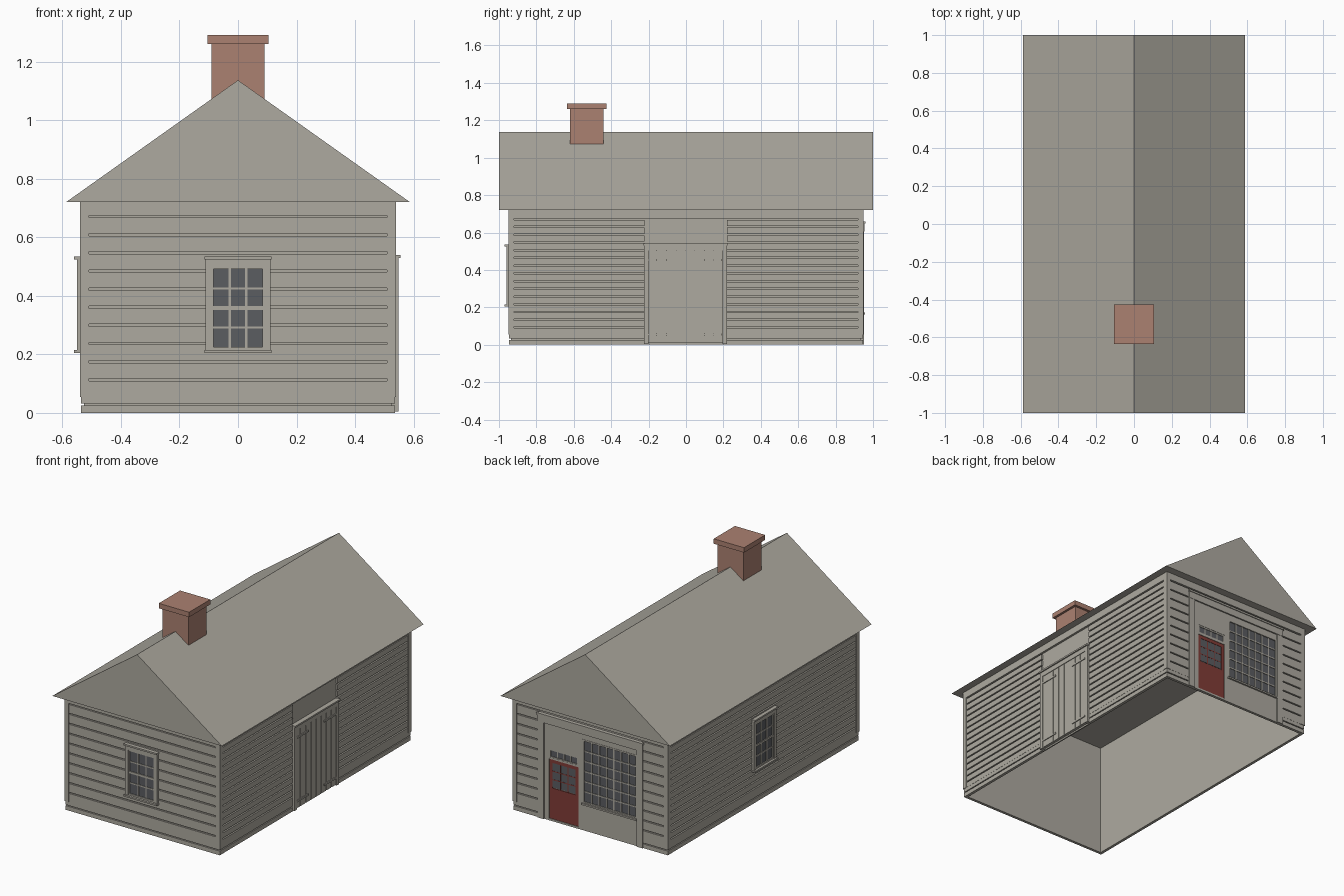
import bpy, bmesh, math
from mathutils import Matrix, Vector

if "Cube" in bpy.data.objects:
    bpy.data.objects.remove(bpy.data.objects["Cube"])


def material(name, rgb):
    m = bpy.data.materials.new(name)
    m.use_nodes = True
    m.diffuse_color = (*rgb, 1)
    m.node_tree.nodes["Principled BSDF"].inputs["Base Color"].default_value = (*rgb, 1)
    return m


GREY = material("weathered grey", (0.42, 0.40, 0.35))
BRICK = material("brick", (0.41, 0.22, 0.165))
GLASS = material("dark glass", (0.105, 0.11, 0.12))
RED = material("red paint", (0.22, 0.045, 0.038))

HX, HY = 0.54, 0.95          # half sizes of the house body
EAVE, BASE = 0.72, 0.055
# each side: turn about z, distance from centre, half width
SIDES = {"front": (0, HY, HX), "right": (90, HX, HY),
         "back": (180, HY, HX), "left": (-90, HX, HY)}


def boxes(name, mat, items, side=None):
    """One object of boxes (u0, u1, d0, d1, z0, z1); d is outward from the wall."""
    turn, dist, _ = SIDES[side] if side else (0, 0, 0)
    rot = Matrix.Rotation(math.radians(turn), 4, "Z")
    bm = bmesh.new()
    for u0, u1, d0, d1, z0, z1 in items:
        size = Matrix.Diagonal((u1 - u0, d1 - d0, z1 - z0, 1))
        mid = Vector(((u0 + u1) / 2, -dist - (d0 + d1) / 2, (z0 + z1) / 2))
        bmesh.ops.create_cube(bm, size=1, matrix=rot @ Matrix.Translation(mid) @ size)
    me = bpy.data.meshes.new(name)
    bm.to_mesh(me)
    bm.free()
    me.materials.append(mat)
    ob = bpy.data.objects.new(name, me)
    bpy.context.collection.objects.link(ob)
    return ob


def bars(u0, u1, z0, z1, cols, rows, d0, d1, w):
    """Glazing bars dividing an opening into panes."""
    out = []
    for i in range(1, cols):
        u = u0 + (u1 - u0) * i / cols
        out.append((u - w / 2, u + w / 2, d0, d1, z0, z1))
    for i in range(1, rows):
        z = z0 + (z1 - z0) * i / rows
        out.append((u0, u1, d0, d1, z - w / 2, z + w / 2))
    return out


def frame(u0, u1, z0, z1, w, d0, d1):
    """Four boards around an opening."""
    return [(u0 - w, u0, d0, d1, z0 - w, z1 + w), (u1, u1 + w, d0, d1, z0 - w, z1 + w),
            (u0, u1, d0, d1, z0 - w, z0), (u0, u1, d0, d1, z1, z1 + w)]


def sash_window(side):
    """Twelve pane window with head and sill."""
    boxes(side + "_window_glass", GLASS, [(-0.083, 0.083, -0.012, 0, 0.225, 0.492)], side)
    parts = frame(-0.083, 0.083, 0.225, 0.492, 0.01, -0.012, 0.006)
    parts += bars(-0.083, 0.083, 0.225, 0.492, 3, 4, -0.012, 0.003, 0.008)
    parts += [(-0.083, 0.083, -0.012, 0.005, 0.352, 0.365)]
    parts += [(s * 0.1015 - 0.0095, s * 0.1015 + 0.0095, -0.012, 0.01, 0.21, 0.53) for s in (-1, 1)]
    parts += [(-0.11, 0.11, -0.012, 0.01, 0.5, 0.527),
              (-0.115, 0.115, -0.012, 0.02, 0.525, 0.535),
              (-0.115, 0.115, -0.012, 0.02, 0.205, 0.215)]
    boxes(side + "_window_frame", GREY, parts, side)


# walls: thin shell, corner boards, frieze, clapboards and base boards
GAPS = {"right": (-0.222, 0.218), "back": (-0.36, 0.36)}
for side, (turn, dist, half) in SIDES.items():
    boxes(side + "_wall", GREY, [(-half + 0.016, half - 0.016, -0.022, -0.014, 0, EAVE)], side)
    edge = half - 0.03
    trim = [(-half, -edge, -0.02, 0, BASE, EAVE), (edge, half, -0.02, 0, BASE, EAVE),
            (-edge, edge, -0.02, 0, 0.675, EAVE)]
    boxes(side + "_trim", GREY, trim, side)
    gap = GAPS.get(side)
    step = 0.0415 if half == HY else 0.0615
    rows = round((0.675 - BASE) / step)
    step = (0.675 - BASE) / rows
    siding, skirt = [], []
    spans = [(-edge, gap[0]), (gap[1], edge)] if gap else [(-edge, edge)]
    for a, b in spans:
        for i in range(rows):
            z = BASE + i * step
            siding.append((a, b, -0.016, -0.003, z, z + step - 0.008))
        a2 = a - 0.026 if a == -edge else a
        b2 = b + 0.026 if b == edge else b
        skirt += [(a2, b2, -0.02, -0.004, 0, 0.026), (a2, b2, -0.02, -0.004, 0.032, BASE)]
    boxes(side + "_clapboards", GREY, siding, side)
    boxes(side + "_base_boards", GREY, skirt, side)

sash_window("front")
sash_window("left")

# plank double door on the right
boxes("barn_door_frame", GREY, [
    (-0.225, -0.2, -0.02, 0.008, 0.005, 0.53), (0.195, 0.22, -0.02, 0.008, 0.005, 0.53),
    (-0.2, 0.195, -0.02, 0.008, 0.5, 0.53), (-0.228, 0.223, -0.02, 0.016, 0.53, 0.54)], "right")
cuts = [-0.2, -0.158, -0.104, -0.052, -0.002, 0.047, 0.099, 0.149, 0.195]
planks = [(a + 0.002, b - 0.002, -0.02, 0.004, 0.01, 0.5) for a, b in zip(cuts, cuts[1:])]
boxes("barn_door_planks", GREY, planks + [(-0.2, 0.195, -0.02, -0.002, 0.01, 0.5)], "right")
boxes("barn_door_hinges", GREY, [(u, u + 0.12, 0, 0.009, z, z + 0.011)
                                for u in (-0.2, 0.073) for z in (0.05, 0.448)], "right")

# shopfront surround on the back
IN = -0.02
boxes("shopfront_surround", GREY, [
    (-0.365, -0.322, IN, 0.002, 0, 0.607), (0.322, 0.365, IN, 0.002, 0, 0.607),
    (-0.365, 0.365, IN, 0.004, 0.605, 0.65), (-0.37, 0.37, IN, 0.009, 0.648, 0.66)], "back")
boxes("shopfront_panels", GREY, [
    (-0.322, -0.29, IN, -0.005, 0, 0.605), (-0.29, -0.085, IN, -0.005, 0.45, 0.605),
    (-0.085, -0.055, IN, -0.005, 0, 0.605), (-0.055, 0.322, IN, -0.005, 0, 0.165),
    (-0.055, 0.322, IN, -0.005, 0.57, 0.605), (-0.29, -0.085, IN, -0.004, 0, 0.012)], "back")

# large display window
boxes("display_glass", GLASS, [(-0.055, 0.322, IN, -0.01, 0.165, 0.57)], "back")
boxes("display_bars", GREY,
      bars(-0.045, 0.312, 0.18, 0.56, 7, 6, IN, -0.006, 0.008)
      + frame(-0.045, 0.312, 0.18, 0.56, 0.01, IN, -0.003)
      + [(-0.06, 0.322, IN, 0.006, 0.162, 0.172)], "back")

# glazed red door with transom
boxes("shop_door_glass", GLASS, [(-0.27, -0.105, IN, -0.011, 0.21, 0.365)], "back")
boxes("shop_door", RED, [(-0.29, -0.085, IN, -0.009, 0.012, 0.205)]
      + frame(-0.268, -0.107, 0.205, 0.363, 0.022, IN, -0.009)
      + bars(-0.268, -0.107, 0.205, 0.363, 3, 3, IN, -0.01, 0.006), "back")
boxes("transom_glass", GLASS, [(-0.28, -0.095, IN, -0.011, 0.402, 0.44)], "back")
boxes("transom_bars", GREY, frame(-0.28, -0.095, 0.402, 0.44, 0.01, IN, -0.007)
      + [(-0.29, -0.085, IN, -0.006, 0.385, 0.396)]
      + bars(-0.28, -0.095, 0.402, 0.44, 4, 1, IN, -0.009, 0.007), "back")

# solid gable roof
bm = bmesh.new()
ends = [[bm.verts.new((x, y, z)) for x, z in ((-0.588, EAVE), (0.588, EAVE), (0, 1.137))]
        for y in (-1, 1)]
for tri in ends:
    bm.faces.new(tri)
for i in range(3):
    j = (i + 1) % 3
    bm.faces.new((ends[0][i], ends[0][j], ends[1][j], ends[1][i]))
bmesh.ops.recalc_face_normals(bm, faces=bm.faces)
roof = bpy.data.meshes.new("roof")
bm.to_mesh(roof)
bm.free()
roof.materials.append(GREY)
bpy.context.collection.objects.link(bpy.data.objects.new("roof", roof))

# chimney
boxes("chimney", BRICK, [(-0.09, 0.09, 0.44, 0.62, 1.0, 1.262),
                         (-0.105, 0.105, 0.425, 0.635, 1.26, 1.291)])
